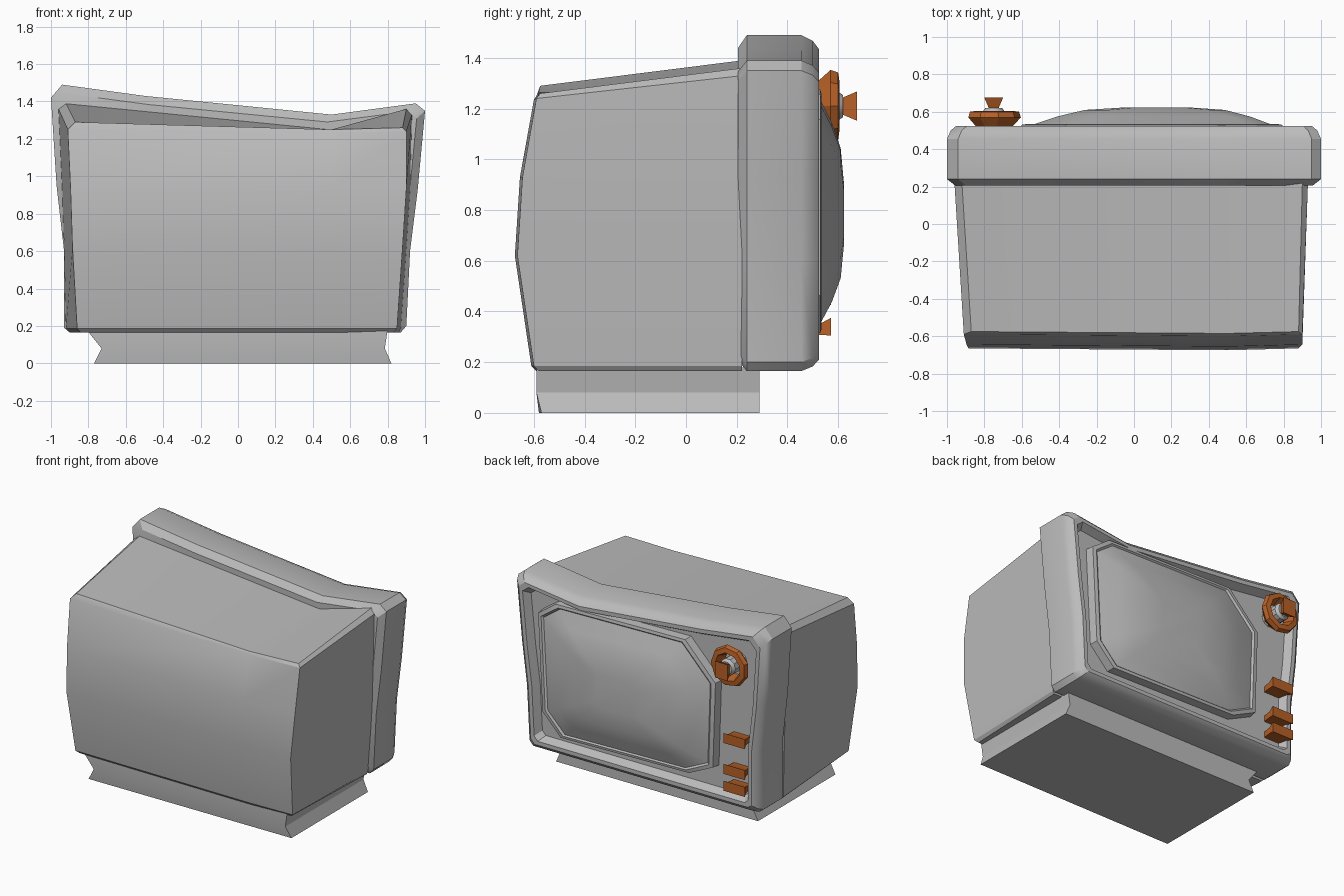
import bpy, bmesh, math

cube = bpy.data.objects.get("Cube")
if cube:
    bpy.data.objects.remove(cube, do_unlink=True)


def material(name, rgb):
    m = bpy.data.materials.new(name)
    m.use_nodes = True
    m.diffuse_color = (*rgb, 1)
    m.node_tree.nodes["Principled BSDF"].inputs["Base Color"].default_value = (*rgb, 1)
    return m


GREY = material("cabinet grey", (0.5, 0.5, 0.5))
ORANGE = material("knob orange", (0.48, 0.12, 0.02))


def loft(name, rings, mat, closed=False, angle=30):
    """Skin equal-length rings; ends are capped with strips unless closed."""
    bm = bmesh.new()
    loops = [[bm.verts.new(p) for p in ring] for ring in rings]
    n = len(loops[0])
    pairs = list(zip(loops, loops[1:]))
    if closed:
        pairs.append((loops[-1], loops[0]))
    for a, b in pairs:
        for i in range(n):
            j = (i + 1) % n
            bm.faces.new((a[i], a[j], b[j], b[i]))
    if not closed:
        for r in (loops[0], loops[-1]):
            for i in range(n // 2 - 1):
                bm.faces.new((r[i], r[i + 1], r[n - 2 - i], r[n - 1 - i]))
    bmesh.ops.recalc_face_normals(bm, faces=bm.faces)
    mesh = bpy.data.meshes.new(name)
    bm.to_mesh(mesh)
    bm.free()
    mesh.materials.append(mat)
    obj = bpy.data.objects.new(name, mesh)
    bpy.context.collection.objects.link(obj)
    bpy.ops.object.select_all(action="DESELECT")
    obj.select_set(True)
    bpy.context.view_layer.objects.active = obj
    bpy.ops.object.shade_smooth_by_angle(angle=math.radians(angle))
    return obj


def scaled(outline, centre, sx, sz, y):
    cx, cz = centre
    return [(cx + (x - cx) * sx, y, cz + (z - cz) * sz) for x, z in outline]


def circle(cx, cz, r, y, n=9):
    return [(cx + r * math.cos(math.tau * i / n), y, cz + r * math.sin(math.tau * i / n))
            for i in range(n)]


def box_ring(cx, cz, hx, hz, y):
    return [(cx - hx, y, cz - hz), (cx + hx, y, cz - hz),
            (cx + hx, y, cz + hz), (cx - hx, y, cz + hz)]


# Cabinet body: level rows, kinked along the top at x = KINK
KINK, JOIN = 0.5, 0.22


def row(back_x, back_y, back_z, front_x, front_z):
    bl, br = back_x
    fl, fr = front_x
    return [(bl, back_y, back_z[0]), (KINK, back_y - 0.01, back_z[1]), (br, back_y, back_z[2]),
            (fr, JOIN, front_z[2]), (KINK, JOIN, front_z[1]), (fl, JOIN, front_z[0])]


def level(z):
    return (z, z, z)


loft("cabinet_body", [
    row((-0.84, 0.83), -0.58, level(0.165), (-0.9, 0.86), level(0.165)),
    row((-0.86, 0.85), -0.60, level(0.185), (-0.92, 0.87), level(0.185)),
    row((-0.885, 0.88), -0.665, level(0.62), (-0.93, 0.9), level(0.62)),
    row((-0.895, 0.9), -0.645, level(0.93), (-0.94, 0.92), level(0.93)),
    row((-0.91, 0.9), -0.59, (1.25, 1.235, 1.24), (-0.96, 0.93), (1.36, 1.235, 1.33)),
    row((-0.87, 0.88), -0.575, (1.29, 1.25, 1.26), (-0.92, 0.9), (1.39, 1.25, 1.36)),
], GREY)

# Screen-side frame with rounded lip and recessed panel
frame = [(-0.94, 1.49), (-0.5, 1.43), (0.5, 1.33), (0.95, 1.39), (1.0, 1.35), (0.96, 0.92),
         (0.92, 0.6), (0.9, 0.2), (0.87, 0.165), (-0.9, 0.165), (-0.93, 0.19), (-0.93, 0.6),
         (-0.97, 0.95), (-1.0, 1.42)]
steps = [(0.205, 0.045), (0.24, 0), (0.455, 0), (0.5, 0.02), (0.525, 0.05),
         (0.525, 0.08), (0.47, 0.11)]
loft("screen_frame", [scaled(frame, (0, 0.76), 1 - d, 1 - d / 0.65, y) for y, d in steps], GREY)

# Bulging screen with a raised rim
screen = [(0.66, 1.26), (-0.37, 1.28), (-0.61, 1.03), (-0.59, 0.42),
          (-0.40, 0.33), (0.62, 0.31), (0.765, 0.46), (0.8, 1.16)]
domes = [(0.46, 1), (0.53, 0.99), (0.535, 0.95), (0.525, 0.93),
         (0.575, 0.73), (0.61, 0.53), (0.623, 0.25)]
loft("screen", [scaled(screen, (0.13, 0.78), s, s, y) for y, s in domes], GREY)

# Stand with a pinched waist
loft("stand", [[(l, -0.58, z), (r, b, z), (r, 0.29, z), (l, 0.29, z)] for z, l, r, b in
               [(0, -0.77, 0.82, -0.57), (0.08, -0.73, 0.785, -0.59), (0.18, -0.81, 0.8, -0.59)]],
     GREY, angle=20)

# Tuning dial: flared ring, hub and flared grip
DX, DZ = -0.75, 1.21
profile = [(0.09, 0.51), (0.145, 0.57), (0.135, 0.6), (0.1, 0.605), (0.075, 0.53)]
loft("dial_ring", [circle(DX, DZ, r, y) for r, y in profile], ORANGE, closed=True)
loft("dial_hub", [circle(DX, DZ, r, y, 10) for r, y in
                  [(0.06, 0.46), (0.06, 0.6), (0.045, 0.62)]], GREY)
loft("dial_grip", [box_ring(DX, DZ, 0.022, 0.03, 0.61), box_ring(DX, DZ, 0.05, 0.058, 0.675)], ORANGE)

# Three small wedge knobs below the dial
for i, z in enumerate((0.67, 0.45, 0.33)):
    loft(f"small_knob_{i + 1}", [box_ring(-0.77, z, 0.06, 0.02, 0.46),
                                 box_ring(-0.77, z, 0.07, 0.022, 0.53),
                                 box_ring(-0.78, z + 0.01, 0.085, 0.035, 0.572)], ORANGE)
